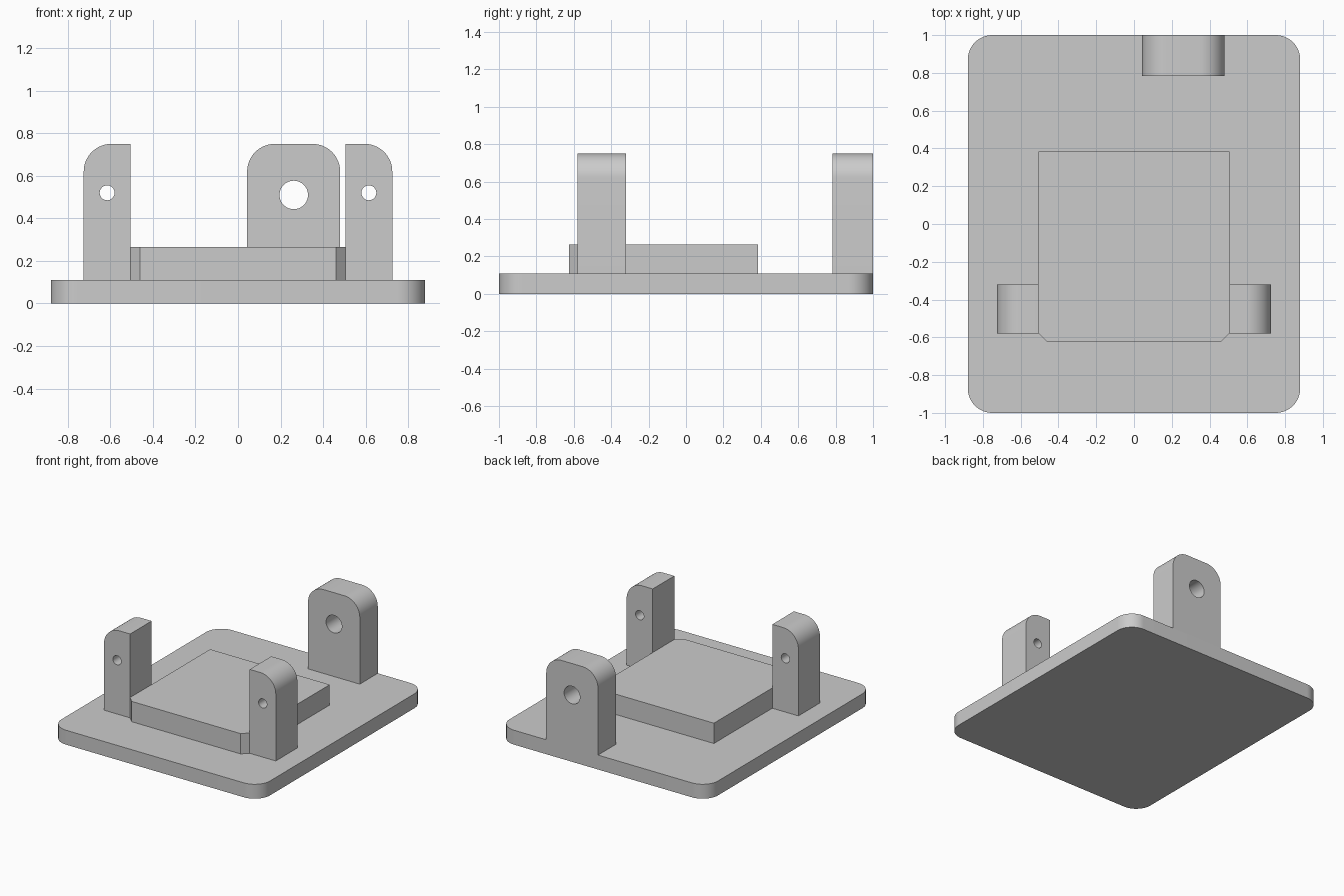
import bpy
import bmesh
from math import sin, cos, pi, radians
from mathutils import Vector

old = bpy.data.objects.get("Cube")
if old:
    bpy.data.objects.remove(old)

grey = bpy.data.materials.new("light_grey")
grey.use_nodes = True
colour = (0.6, 0.6, 0.6, 1)
grey.diffuse_color = colour
grey.node_tree.nodes["Principled BSDF"].inputs["Base Color"].default_value = colour


def arc(cx, cy, r, start, end, steps):
    """Points on an arc, angles in quarter turns."""
    angles = [(start + (end - start) * i / steps) * pi / 2 for i in range(steps + 1)]
    return [(cx + r * cos(a), cy + r * sin(a)) for a in angles]


def rounded_box(x0, x1, y0, y1, r, corners):
    """Rectangle outline; corners 0-3 run anticlockwise from upper right."""
    centres = [(x1, y1, -r, -r), (x0, y1, r, -r), (x0, y0, r, r), (x1, y0, -r, r)]
    points = []
    for i, (x, y, dx, dy) in enumerate(centres):
        points += arc(x + dx, y + dy, r, i, i + 1, 16) if i in corners else [(x, y)]
    return points


def extrude_profile(name, loops, place, direction):
    """Fill an outline with optional holes and extrude it into a solid."""
    bm = bmesh.new()
    edges = []
    for loop in loops:
        verts = [bm.verts.new(place(*p)) for p in loop]
        edges += [bm.edges.new((v, verts[i - 1])) for i, v in enumerate(verts)]
    bmesh.ops.triangle_fill(bm, edges=edges, use_beauty=True)
    result = bmesh.ops.extrude_face_region(bm, geom=bm.faces[:], use_keep_orig=True)
    moved = [g for g in result["geom"] if isinstance(g, bmesh.types.BMVert)]
    bmesh.ops.translate(bm, verts=moved, vec=Vector(direction))
    bmesh.ops.recalc_face_normals(bm, faces=bm.faces[:])
    mesh = bpy.data.meshes.new(name)
    bm.to_mesh(mesh)
    bm.free()
    mesh.materials.append(grey)
    mesh.shade_smooth()
    mesh.set_sharp_from_angle(angle=radians(30))
    obj = bpy.data.objects.new(name, mesh)
    bpy.context.collection.objects.link(obj)
    return obj


BASE_TOP, LUG_TOP, ROUND = 0.11, 0.75, 0.13


def plate(name, outline, z0, z1):
    return extrude_profile(name, [outline], lambda x, y: (x, y, z0), (0, 0, z1 - z0))


def lug(name, x0, x1, y0, y1, corners, hole_x, hole_z, hole_r):
    outline = rounded_box(x0, x1, BASE_TOP, LUG_TOP, ROUND, corners)
    hole = arc(hole_x, hole_z, hole_r, 0, 4, 40)[:-1]
    return extrude_profile(name, [outline, hole], lambda x, z: (x, y0, z), (0, y1 - y0, 0))


# Base plate with rounded corners
plate("base_plate", rounded_box(-0.88, 0.88, -1, 1, ROUND, (0, 1, 2, 3)), 0, BASE_TOP)

# Raised pad with chamfered front corners
w, front, back, c = 0.505, -0.625, 0.385, 0.045
plate("raised_pad", [(w, back), (-w, back), (-w, front + c), (c - w, front),
                     (w - c, front), (w, front + c)], BASE_TOP, 0.265)

# Pair of front lugs, rounded on their outer top corners
lug("front_lug_left", w, 0.725, -0.58, -0.32, (0,), 0.615, 0.52, 0.035)
lug("front_lug_right", -0.725, -w, -0.58, -0.32, (1,), -0.615, 0.52, 0.035)

# Rear lug, flush with the back edge
lug("rear_lug", 0.043, 0.48, 0.783, 1, (0, 1), 0.262, 0.51, 0.067)
